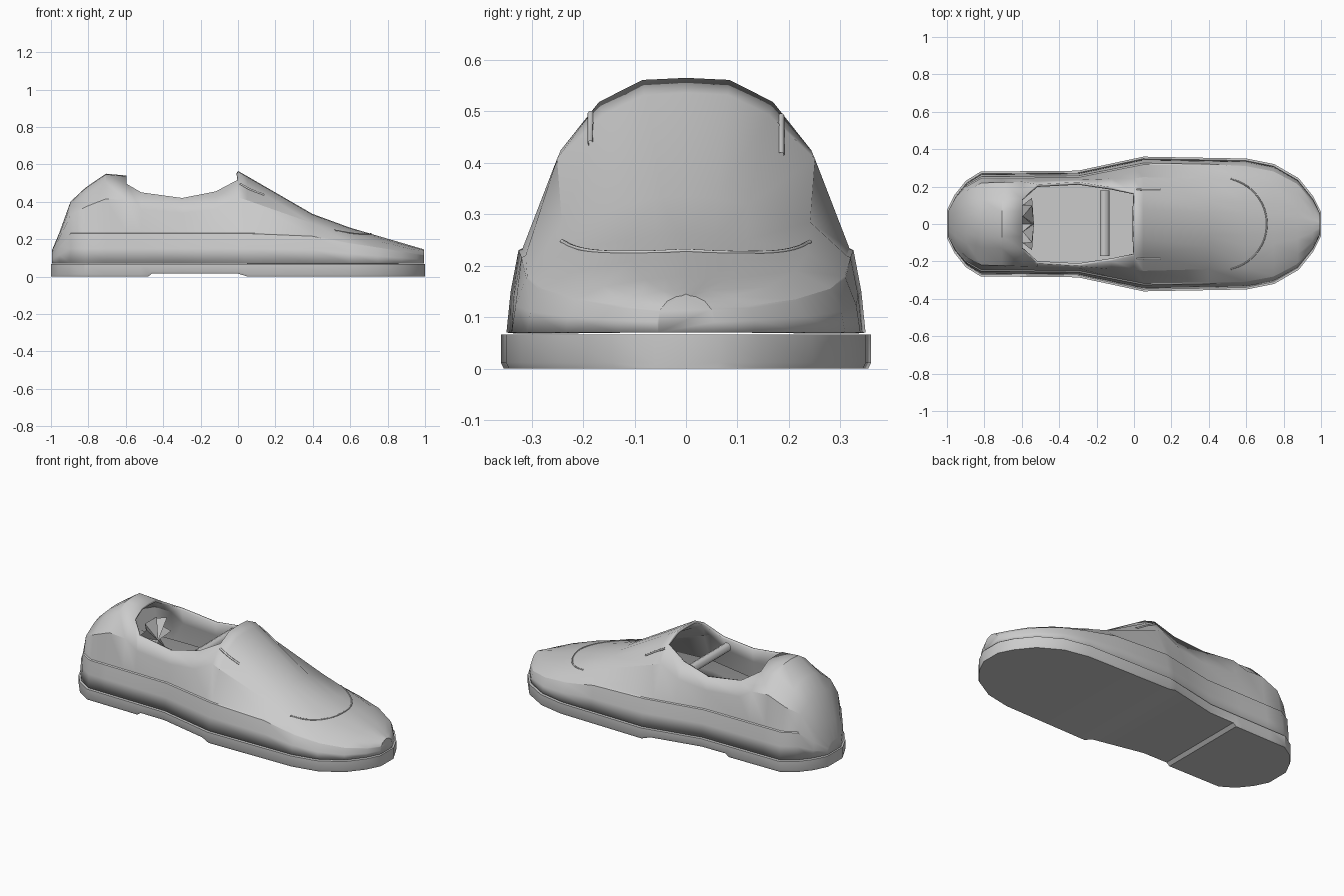
import bpy
import bmesh
import math
from mathutils import Vector

cube = bpy.data.objects.get("Cube")
if cube:
    bpy.data.objects.remove(cube, do_unlink=True)

grey = bpy.data.materials.new("light_grey")
grey.use_nodes = True
grey.diffuse_color = (0.6, 0.6, 0.6, 1)
grey.node_tree.nodes["Principled BSDF"].inputs["Base Color"].default_value = grey.diffuse_color


def finish(obj, angle=math.pi / 6):
    """Give an object the material and smooth shading with sharp edges."""
    obj.data.materials.append(grey)
    bpy.ops.object.select_all(action="DESELECT")
    obj.select_set(True)
    bpy.context.view_layer.objects.active = obj
    bpy.ops.object.shade_smooth_by_angle(angle=angle)


def mesh_object(name, bm):
    """Turn a finished bmesh into a linked object."""
    mesh = bpy.data.meshes.new(name)
    bmesh.ops.recalc_face_normals(bm, faces=bm.faces)
    bm.to_mesh(mesh)
    bm.free()
    obj = bpy.data.objects.new(name, mesh)
    bpy.context.collection.objects.link(obj)
    return obj


def profile(keys, x):
    """Read a value from a list of (position, value) points."""
    for (start, low), (end, high) in zip(keys, keys[1:]):
        if x <= end:
            return low + (high - low) * (x - start) / (end - start)
    return keys[-1][1]


def mirrored(half):
    """Complete a half section given from its outer edge to the middle."""
    return half + [(x, -y, z) for x, y, z in reversed(half) if y > 0]


def loft(sections, closed):
    """Skin a list of cross sections and cap both ends."""
    bm = bmesh.new()
    rows = [[bm.verts.new(point) for point in section] for section in sections]
    count = len(rows[0])
    for back, front in zip(rows, rows[1:]):
        for i in range(count if closed else count - 1):
            j = (i + 1) % count
            bm.faces.new((back[i], back[j], front[j], front[i]))
    bm.faces.new(rows[0])
    bm.faces.new(rows[-1])
    bmesh.ops.recalc_face_normals(bm, faces=bm.faces)
    return bm, rows


# Profiles along the length: half width, crown height, and two width ratios
WIDTH = [(-1, .07), (-.96, .15), (-.9, .225), (-.82, .275), (-.3, .28), (.05, .355),
         (.6, .345), (.75, .315), (.88, .24), (.96, .14), (1, .06)]
CROWN = [(-1, .14), (-.96, .235), (-.9, .4), (-.82, .475), (-.71, .55), (-.6, .54),
         (-.52, .45), (-.3, .42), (-.12, .455), (0, .565), (.4, .335), (.6, .262), (1, .145)]
SHOULDER = [(-1, .8), (-.3, .86), (0, .72), (1, .68)]
COLLAR = [(-1, .45), (-.6, .5), (-.52, .78), (-.3, .82), (0, .5), (.2, .36), (1, .33)]
HEEL_RIM, TONGUE, SOLE_TOP, BAND_TOP = -.6, 0, .07, .23
stations = sorted({x for x, value in WIDTH + CROWN})


def upper_section(x):
    """Outer edge, band, ledge, shoulder, collar and crown at one station."""
    base, crown = profile(WIDTH, x) - .006, profile(CROWN, x)
    band = min(BAND_TOP, SOLE_TOP + (crown - SOLE_TOP) * .55)
    ledge = .008 if x < .5 else .002
    collar = base * profile(COLLAR, x)
    collar_rise = 1 if HEEL_RIM < x < TONGUE else .86
    end = x * .995
    return mirrored([
        (end, base, SOLE_TOP),
        (end, base * .965 + .004, (SOLE_TOP + band) / 2),
        (end, base * .91 + ledge, band),
        (end, base * .91, band + .004),
        (end, base * profile(SHOULDER, x), band + (crown - band) * .58),
        (end, collar, band + (crown - band) * collar_rise),
        (end, collar / 2, crown - .004),
        (end, 0, crown)])


# Upper, with the foot opening removed between heel and tongue
bm, rows = loft([upper_section(x) for x in stations], False)
middle = len(rows[0]) // 2
top_verts = {v for row in rows for v in row[middle - 2:middle + 3]}
opening = [f for f in bm.faces if top_verts.issuperset(f.verts)
           and HEEL_RIM < f.calc_center_median().x < TONGUE]
bmesh.ops.delete(bm, geom=opening, context="FACES")
upper = mesh_object("shoe_upper", bm)
wall = upper.modifiers.new("wall_thickness", "SOLIDIFY")
wall.thickness = .015
wall.offset = -1
finish(upper)


# Sole with a raised arch
def sole_section(x):
    width = profile(WIDTH, x) + .005
    low = .016 if -.47 < x < .04 else 0
    half = [(x, width - .006, low), (x, width, low + .012), (x, width, SOLE_TOP - .004)]
    return mirrored(half)


bm, rows = loft([sole_section(x) for x in sorted(stations + [-.48, -.46])], True)
finish(mesh_object("sole", bm))


def seam(name, points, radius):
    """A thin raised line through a few points."""
    curve = bpy.data.curves.new(name, "CURVE")
    curve.dimensions = "3D"
    curve.bevel_depth = radius
    curve.bevel_resolution = 1
    curve.resolution_u = 4
    spline = curve.splines.new("BEZIER")
    spline.bezier_points.add(len(points) - 1)
    for bezier_point, location in zip(spline.bezier_points, points):
        bezier_point.co = location
        bezier_point.handle_left_type = bezier_point.handle_right_type = "AUTO"
    curve.materials.append(grey)
    bpy.context.collection.objects.link(bpy.data.objects.new(name, curve))


def on_upper(x, y):
    """Find the point on the outside of the upper straight above x, y."""
    hit, location, normal, index = upper.ray_cast(Vector((x, y, 1)), Vector((0, 0, -1)))
    return location


# Toe cap seam and the collar ends beside the tongue, laid on the upper
bpy.context.view_layer.update()
arc = [math.radians(angle) for angle in range(-75, 90, 15)]
seam("toe_cap_seam", [on_upper(.45 + .26 * math.cos(a), .25 * math.sin(a)) for a in arc], .004)
for side, label in ((1, "left"), (-1, "right")):
    seam(label + "_collar_end", [on_upper(x, side * .185) for x in (.01, .07, .14)], .006)

# Cross bar in the opening
bpy.ops.mesh.primitive_cylinder_add(vertices=12, radius=.026, depth=.35,
                                    location=(-.157, .005, .41), rotation=(math.pi / 2, 0, 0))
bar = bpy.context.object
bar.name = "cross_bar"
finish(bar)

# Faceted rosette inside the heel
bm = bmesh.new()
centre = Vector((-.57, 0, .33))
petals = 16
ring = []
for i in range(petals):
    angle = math.tau * i / petals
    wave = (-1) ** i
    radius = .125 + .015 * wave
    offset = Vector((.025 * wave, radius * math.cos(angle), radius * math.sin(angle)))
    ring.append(bm.verts.new(centre + offset))
for depth in (.035, -.04):
    hub = bm.verts.new(centre + Vector((depth, 0, 0)))
    for i in range(petals):
        bm.faces.new((hub, ring[i], ring[(i + 1) % petals]))
finish(mesh_object("heel_rosette", bm), math.radians(10))
